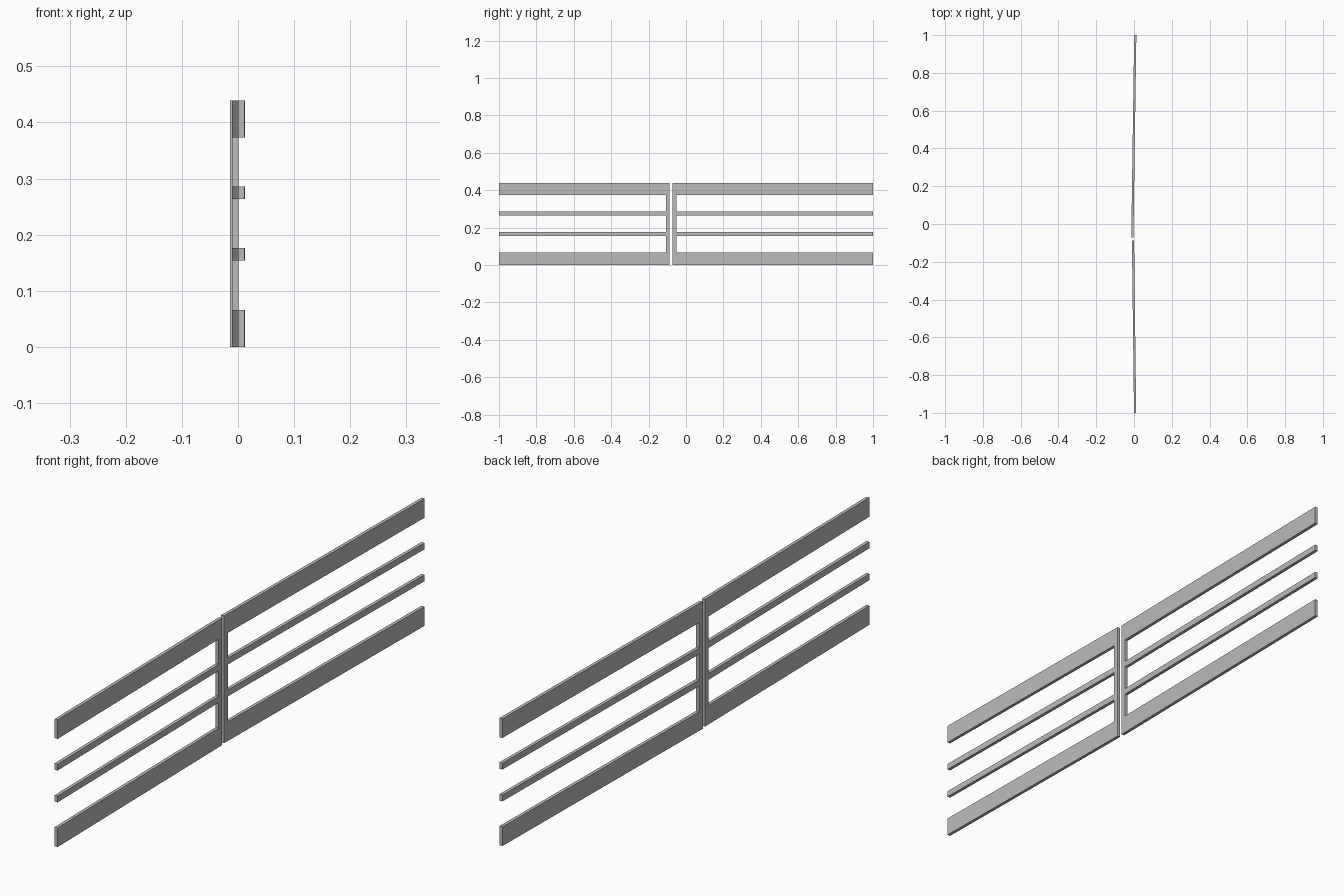
import bpy, bmesh
from mathutils import Vector

if "Cube" in bpy.data.objects:
    bpy.data.objects.remove(bpy.data.objects["Cube"], do_unlink=True)

grey = bpy.data.materials.new("plain_grey")
grey.use_nodes = True
colour = (0.5, 0.5, 0.5, 1)
grey.diffuse_color = colour
grey.node_tree.nodes["Principled BSDF"].inputs["Base Color"].default_value = colour

THICK = 0.0115
POST = 0.019
# Bottom and top of each rail
RAILS = [(0, 0.066), (0.154, 0.176), (0.264, 0.286), (0.373, 0.439)]


def fence_panel(name, y_post, x_post, y_end, x_end):
    """Comb-shaped panel: four rails growing out of one upright post."""
    inner = y_post + (POST if y_end > y_post else -POST)
    outline = [(y_post, RAILS[0][0])]
    for i, (low, high) in enumerate(RAILS):
        if i > 0:
            outline.append((inner, low))
        outline += [(y_end, low), (y_end, high)]
        if i < len(RAILS) - 1:
            outline.append((inner, high))
    outline.append((y_post, RAILS[-1][1]))

    # The panel runs at a slight angle in plan
    slope = (x_end - x_post) / (y_end - y_post)
    bm = bmesh.new()
    face = bm.faces.new([bm.verts.new((x_post + slope * (y - y_post), y, z))
                         for y, z in outline])
    moved = bmesh.ops.extrude_face_region(bm, geom=[face])["geom"]
    bmesh.ops.translate(bm, vec=Vector((THICK, 0, 0)),
                        verts=[v for v in moved if isinstance(v, bmesh.types.BMVert)])
    bmesh.ops.recalc_face_normals(bm, faces=bm.faces)
    mesh = bpy.data.meshes.new(name)
    bm.to_mesh(mesh)
    bm.free()
    mesh.materials.append(grey)
    bpy.context.collection.objects.link(bpy.data.objects.new(name, mesh))


# Two panels with a narrow gap between their posts
fence_panel("front_fence_panel", -0.088, -0.011, -1, 0)
fence_panel("back_fence_panel", -0.071, -0.0145, 1, 0.001)
